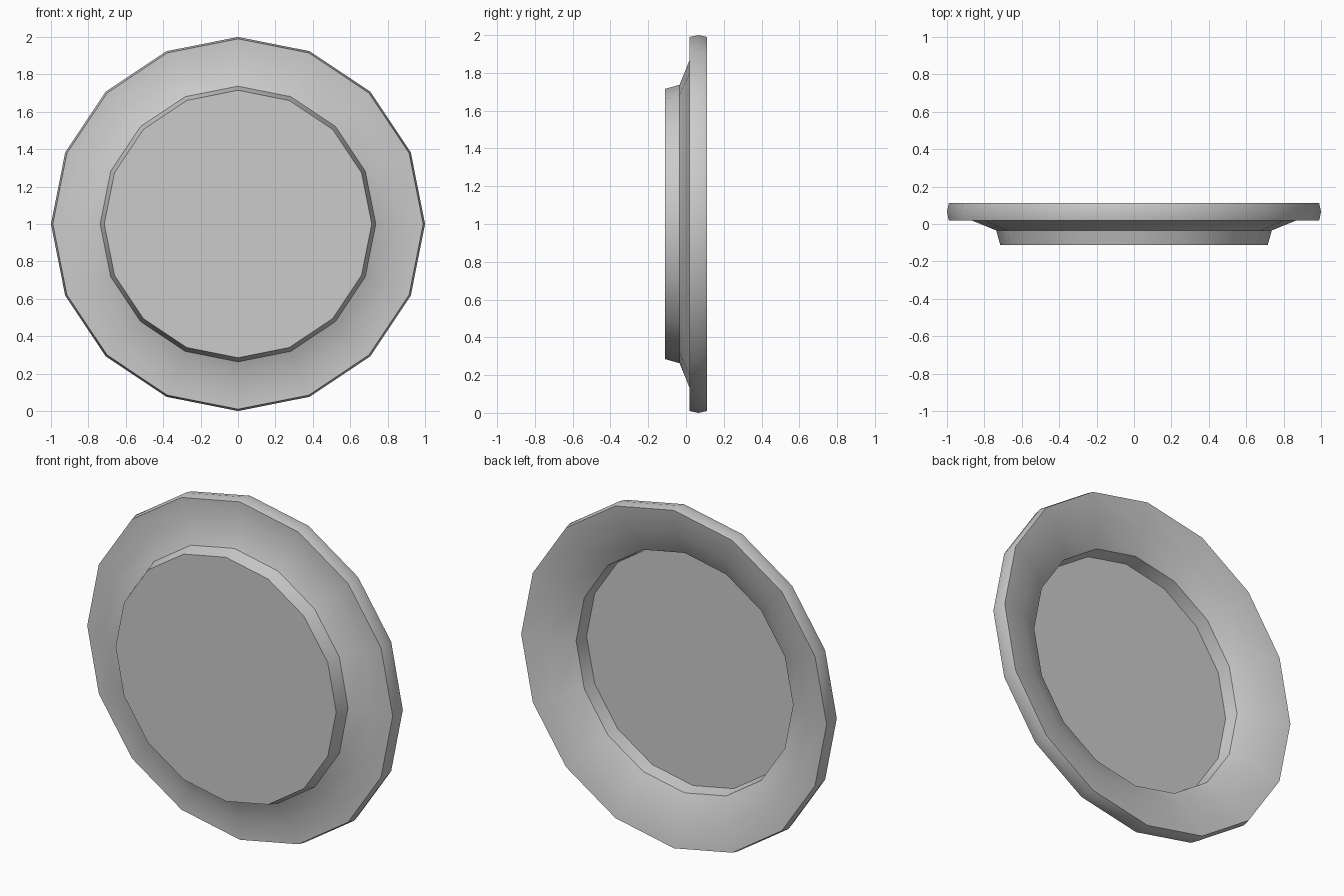
import bpy, bmesh, math

if "Cube" in bpy.data.objects:
    bpy.data.objects.remove(bpy.data.objects["Cube"])

SIDES = 16

# Closed profile (radius, y): front disc, foot, flared underside, rim, inner bowl, floor
PROFILE = [
    (0.715, -0.112), (0.737, -0.034),               # foot ring
    (0.865, 0.018), (0.99, 0.018),                  # flare up to the rim
    (1.0, 0.065), (0.99, 0.112),                    # outer rim band
    (0.845, 0.088), (0.703, 0.013),                 # hollow back slope
    (0.69, -0.065),                                 # inner wall to the floor
]

bm = bmesh.new()
rings = []
for r, y in PROFILE:
    rings.append([bm.verts.new((r * math.cos(2 * math.pi * i / SIDES), y,
                                1 + r * math.sin(2 * math.pi * i / SIDES)))
                  for i in range(SIDES)])

# Bands between the rings
for a, b in zip(rings, rings[1:]):
    for i in range(SIDES):
        j = (i + 1) % SIDES
        bm.faces.new((a[i], a[j], b[j], b[i]))

# Flat front disc and flat inner floor
bm.faces.new(rings[0])
bm.faces.new(rings[-1])
bmesh.ops.recalc_face_normals(bm, faces=bm.faces)

mesh = bpy.data.meshes.new("dish")
bm.to_mesh(mesh)
bm.free()
dish = bpy.data.objects.new("dish", mesh)
bpy.context.collection.objects.link(dish)

# Single plain grey
grey = bpy.data.materials.new("light grey")
grey.diffuse_color = (0.6, 0.6, 0.6, 1)
grey.use_nodes = True
grey.node_tree.nodes["Principled BSDF"].inputs["Base Color"].default_value = grey.diffuse_color
mesh.materials.append(grey)

# Smooth around the rings, sharp at the rims
bpy.context.view_layer.objects.active = dish
dish.select_set(True)
bpy.ops.object.shade_smooth_by_angle(angle=math.radians(35))
